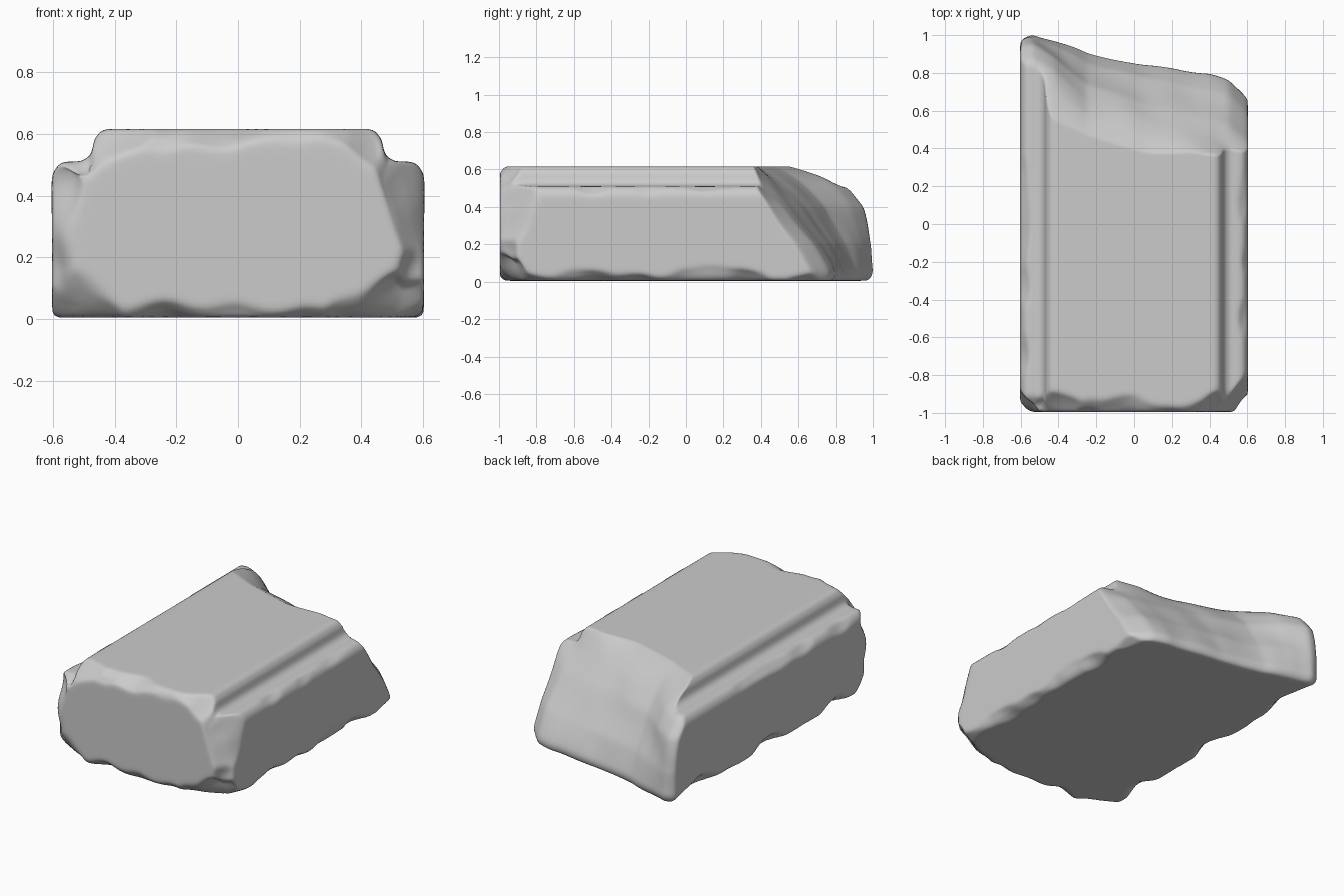
import bpy, bmesh
from mathutils import Vector, noise

if "Cube" in bpy.data.objects:
    bpy.data.objects.remove(bpy.data.objects["Cube"])

# Half of the stepped cross-section (x, z), mirrored to the other side
half = [(0.602, 0.005), (0.604, 0.47), (0.575, 0.51), (0.495, 0.512),
        (0.472, 0.54), (0.468, 0.58), (0.44, 0.617)]
profile = half + [(-x, z) for x, z in reversed(half)]

# Broken end: y of the break at these heights, for stations across x
HEIGHTS = [0.0, 0.2, 0.4, 0.5, 0.56, 0.615]
BREAK = [(-0.60, [0.985, 0.975, 0.94, 0.87, 0.77, 0.60]),
         (-0.54, [1.02, 0.995, 0.95, 0.88, 0.77, 0.60]),
         (-0.42, [0.98, 0.945, 0.88, 0.81, 0.72, 0.56]),
         (-0.25, [0.92, 0.85, 0.74, 0.65, 0.58, 0.48]),
         (0.05, [0.865, 0.78, 0.64, 0.55, 0.48, 0.39]),
         (0.40, [0.82, 0.71, 0.55, 0.46, 0.41, 0.37]),
         (0.50, [0.79, 0.68, 0.52, 0.41, 0.38, 0.37]),
         (0.60, [0.70, 0.59, 0.45, 0.38, 0.37, 0.36])]


def interp(t, keys, vals):
    t = min(max(t, keys[0]), keys[-1])
    for a, b, u, v in zip(keys, keys[1:], vals, vals[1:]):
        if t <= b:
            return u + (v - u) * (t - a) / (b - a)


def break_y(x, z):
    y = interp(x, [b[0] for b in BREAK],
               [interp(z, HEIGHTS, b[1]) for b in BREAK])
    return y - 0.03 * max(0, 1 - z / 0.05)


def chip(co, corner, normal, depth, rough, seed):
    """Flatten whatever lies outside a roughened chamfer plane."""
    n = Vector(normal).normalized()
    wobble = noise.noise(co * 5 + Vector((seed, 0, seed * 2.3)))
    d = (co - Vector(corner)).dot(n) + depth + rough * wobble
    if d > 0:
        co -= n * d


# Extruded block
bm = bmesh.new()
face = bm.faces.new([bm.verts.new((x, -0.995, z)) for x, z in profile])
ext = bmesh.ops.extrude_face_region(bm, geom=[face])
bmesh.ops.translate(bm, vec=(0, 1.995, 0),
                    verts=[g for g in ext["geom"] if isinstance(g, bmesh.types.BMVert)])
bmesh.ops.recalc_face_normals(bm, faces=bm.faces)
mesh = bpy.data.meshes.new("broken_stone_block")
bm.to_mesh(mesh)
bm.free()
block = bpy.data.objects.new("broken_stone_block", mesh)
bpy.context.collection.objects.link(block)
bpy.context.view_layer.objects.active = block
block.select_set(True)

# Even, dense surface for carving
remesh = block.modifiers.new("Remesh", 'REMESH')
remesh.mode = 'VOXEL'
remesh.voxel_size = 0.016
bpy.ops.object.modifier_apply(modifier=remesh.name)

for v in block.data.vertices:
    co = v.co.copy()
    panel = abs(co.x) < 0.48
    # Slanted, hollowed break at the back
    if co.y > 0:
        end = break_y(co.x, co.z) + 0.015 * noise.noise(Vector((co.x * 5, 3, co.z * 5)))
        co.y *= end
    # Worn front edges, top edge following the side ledges
    top = 0.617 if panel else 0.515
    chip(co, (0, -0.995, top), (0, -0.75, 1), 0.05, 0.05, 1)
    chip(co, (0, -0.995, 0), (0, -1, -1), 0.035, 0.05, 2)
    for s in (-1, 1):
        # Upright corners, lower long edges and ledge edges
        chip(co, (s * 0.6, -0.995, 0), (s, -1, 0), 0.05, 0.05, 5 + s)
        chip(co, (s * 0.6, 0, 0), (s, 0, -1), 0.03, 0.045, 9 + s)
        if abs(co.x) > 0.5:
            chip(co, (s * 0.604, 0, 0.515), (s, 0, 1), 0.03, 0.025, 17 + s)
        # Bottom front corners, and top front corners of the raised panel
        chip(co, (s * 0.6, -0.995, 0), (s * 0.7, -1, -1), 0.13, 0.06, 13 + s)
        if panel:
            chip(co, (s * 0.47, -0.995, 0.617), (s * 0.5, -1, 1), 0.09, 0.03, 24 + s)
    # Large flake off the front right corner
    chip(co, (0.6, -0.96, 0.1), (1, -0.64, 0.31), 0.0, 0.02, 30)
    v.co = co

# Soften the carved edges
smooth = block.modifiers.new("Smooth", 'SMOOTH')
smooth.factor = 0.5
smooth.iterations = 5
bpy.ops.object.modifier_apply(modifier=smooth.name)
bpy.ops.object.shade_smooth_by_angle(angle=0.9)
